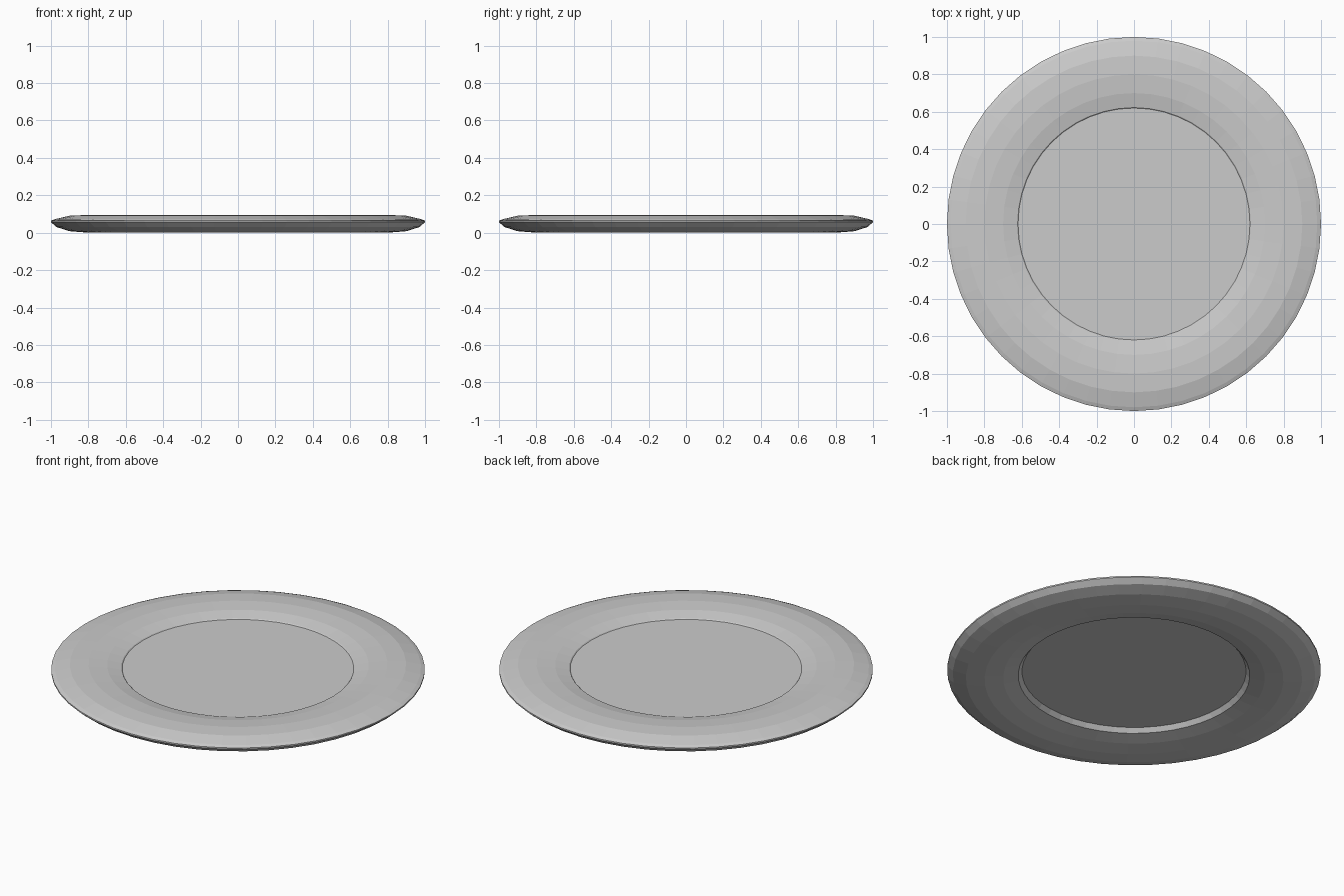
import bpy, bmesh, math

if "Cube" in bpy.data.objects:
    bpy.data.objects.remove(bpy.data.objects["Cube"])

SEGMENTS = 48

# Half cross-section (radius, height): recessed top, rounded ring, recessed underside
PROFILE = [
    (0.62, 0.068), (0.625, 0.073), (0.70, 0.088), (0.80, 0.095), (0.90, 0.091),
    (0.98, 0.072), (1.00, 0.064), (1.00, 0.056), (0.97, 0.03),
    (0.90, 0.008), (0.80, 0.0), (0.70, 0.008), (0.62, 0.025), (0.60, 0.05),
]


def lathe(name, profile, segments):
    bm = bmesh.new()
    rings = []
    for r, z in profile:
        rings.append([bm.verts.new((r * math.cos(2 * math.pi * i / segments),
                                    r * math.sin(2 * math.pi * i / segments), z))
                      for i in range(segments)])
    for a, b in zip(rings, rings[1:]):
        for i in range(segments):
            j = (i + 1) % segments
            bm.faces.new((a[i], b[i], b[j], a[j]))
    # flat centre panels, top and bottom
    bm.faces.new(rings[0])
    bm.faces.new(list(reversed(rings[-1])))
    bmesh.ops.recalc_face_normals(bm, faces=bm.faces)
    mesh = bpy.data.meshes.new(name)
    bm.to_mesh(mesh)
    bm.free()
    obj = bpy.data.objects.new(name, mesh)
    bpy.context.collection.objects.link(obj)
    return obj


# Flying disc: rounded outer ring with a thin sunken centre
lathe("disc", PROFILE, SEGMENTS)
